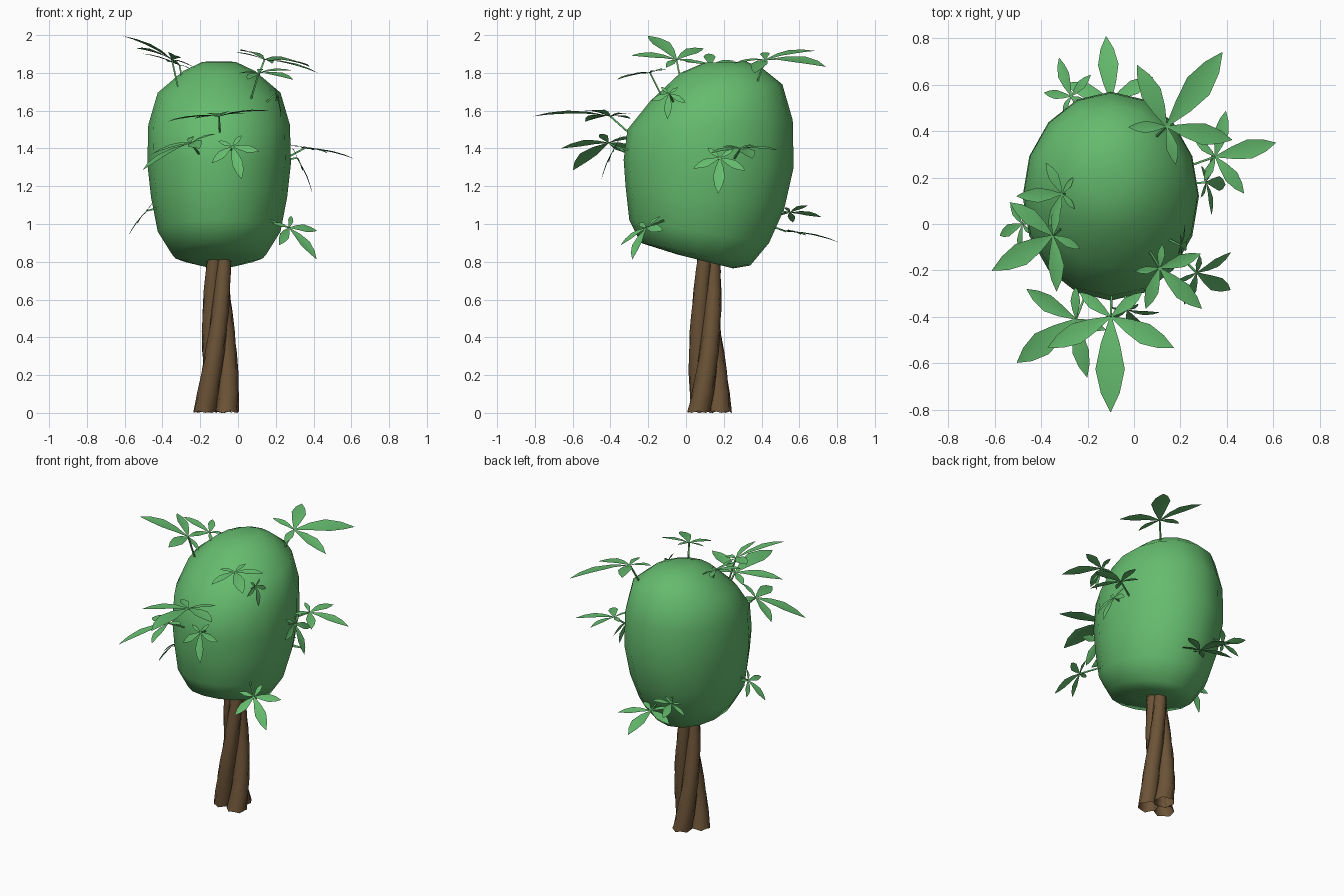
import bpy, bmesh, math
from mathutils import Vector

if "Cube" in bpy.data.objects:
    bpy.data.objects.remove(bpy.data.objects["Cube"])


def material(name, rgb):
    m = bpy.data.materials.new(name)
    m.diffuse_color = (*rgb, 1)
    m.use_nodes = True
    m.node_tree.nodes["Principled BSDF"].inputs["Base Color"].default_value = m.diffuse_color
    return m


GREEN = material("leaf green", (0.13, 0.50, 0.155))
BROWN = material("bark brown", (0.15, 0.087, 0.038))


def make_object(name, bm, mat, angle=60):
    bmesh.ops.remove_doubles(bm, verts=bm.verts, dist=1e-5)
    me = bpy.data.meshes.new(name)
    bm.to_mesh(me)
    bm.free()
    me.materials.append(mat)
    ob = bpy.data.objects.new(name, me)
    bpy.context.collection.objects.link(ob)
    bpy.ops.object.select_all(action='DESELECT')
    ob.select_set(True)
    bpy.context.view_layer.objects.active = ob
    bpy.ops.object.shade_smooth_by_angle(angle=math.radians(angle))
    return ob


def loft(bm, rings, caps=(True, True)):
    loops = [[bm.verts.new(p) for p in r] for r in rings]
    n = len(loops[0])
    for a, b in zip(loops, loops[1:]):
        for i in range(n):
            j = (i + 1) % n
            bm.faces.new((a[i], a[j], b[j], b[i]))
    if caps[0]:
        bm.faces.new(loops[0][::-1])
    if caps[1]:
        bm.faces.new(loops[-1])


# Canopy: tilted rings given as front y, front z, back y, back z, half width
profile = [
    (-0.05, 0.84, 0.25, 0.765, 0.12), (-0.24, 0.90, 0.34, 0.78, 0.25),
    (-0.30, 1.02, 0.44, 0.90, 0.325), (-0.32, 1.20, 0.52, 1.08, 0.36),
    (-0.33, 1.34, 0.57, 1.30, 0.38), (-0.31, 1.50, 0.565, 1.55, 0.375),
    (-0.19, 1.65, 0.51, 1.74, 0.325), (-0.03, 1.80, 0.41, 1.82, 0.19),
    (0.10, 1.855, 0.32, 1.86, 0.09),
]
SIDES = 16
rings = []
for fy, fz, by, bz, rx in profile:
    ring = []
    for i in range(SIDES):
        a = 2 * math.pi * i / SIDES
        t = 0.5 + 0.5 * math.sin(a)
        ring.append((-0.10 + rx * math.cos(a), fy + (by - fy) * t, fz + (bz - fz) * t))
    rings.append(ring)
bm = bmesh.new()
loft(bm, rings)
make_object("canopy", bm, GREEN)

# Trunk: three strands twisted round each other, open at the foot
bm = bmesh.new()
for start in (200, 320, 80):
    rings = []
    for k in range(9):
        t = k / 8
        a = math.radians(start + 135 * t)
        off = 0.068 - 0.04 * t ** 0.8
        r = 0.064 - 0.026 * t ** 0.8
        cx, cy = -0.11 + 0.01 * t + off * math.cos(a), 0.113 + off * math.sin(a)
        rings.append([(cx + r * math.cos(a + i * math.pi / 5),
                       cy + r * math.sin(a + i * math.pi / 5), 0.01 * (k == 0 and i % 2) + 0.86 * t)
                      for i in range(10)])
    loft(bm, rings, (False, True))
make_object("trunk", bm, BROWN)


# Leaf: arched blade, two quads wide, tapering at both ends
def leaf(bm, base, direction, side, up, length):
    rows = []
    for t, w in ((0.0, 0.01), (0.28, 0.10), (0.55, 0.155), (0.8, 0.10), (1.0, 0.004)):
        c = base + direction * (length * t) + up * (length * 0.24 * t * (1 - t))
        s = side * (w * length)
        rows.append([bm.verts.new(p) for p in (c - s, c - up * (w * length * 0.15), c + s)])
    for a, b in zip(rows, rows[1:]):
        for i in (0, 1):
            bm.faces.new((a[i], a[i + 1], b[i + 1], b[i]))


# Sprig: one long leaf, two medium and two short ones on a thin stem
def sprig(index, centre, tip, up):
    c, up = Vector(centre), Vector(up).normalized()
    d = Vector(tip) - c
    length = d.length
    d = (d - up * d.dot(up)).normalized()
    side = d.cross(up)
    bm = bmesh.new()
    for deg, size in ((0, 1), (64, 0.74), (-64, 0.74), (128, 0.42), (-128, 0.42)):
        a = math.radians(deg)
        leaf(bm, c, d * math.cos(a) + side * math.sin(a),
             side * math.cos(a) - d * math.sin(a), up, length * size)
    root = c + (Vector((-0.1, 0.12, 1.3)) - c).normalized() * 0.12 - up * 0.04
    axis = (c - root).normalized()
    u = axis.orthogonal().normalized()
    v = axis.cross(u)
    loft(bm, [[p + (u * math.cos(k * math.pi / 2) + v * math.sin(k * math.pi / 2)) * 0.006
               for k in range(4)] for p in (root, c)])
    make_object(f"leaf_sprig_{index}", bm, GREEN, 50)


# Sprig centre, long leaf tip, facing direction
sprigs = [
    ((0.14, 0.42, 1.87), (0.38, 0.74, 1.83), (0.23, -0.06, 0.97)),
    ((-0.35, -0.05, 1.87), (-0.61, -0.20, 2.00), (0.38, 0.11, 0.92)),
    ((-0.31, 0.13, 1.84), (-0.51, 0.12, 1.89), (0.3, 0, 0.95)),
    ((-0.48, 0.00, 1.07), (-0.58, -0.05, 0.94), (-0.8, 0, 0.6)),
    ((0.35, 0.29, 1.40), (0.61, 0.35, 1.34), (0.2, 0, 0.98)),
    ((0.31, 0.18, 1.35), (0.39, 0.17, 1.16), (0.9, 0, 0.4)),
    ((0.27, -0.21, 0.98), (0.42, -0.29, 0.82), (0.5, -0.7, 0.75)),
    ((0.11, -0.19, 1.80), (0.29, -0.37, 1.80), (0, -0.2, 0.97)),
    ((0.20, -0.09, 1.69), (0.24, -0.10, 1.56), (0.95, -0.1, 0.2)),
    ((-0.10, -0.40, 1.57), (-0.10, -0.81, 1.56), (-0.1, 0, 1)),
    ((-0.25, -0.41, 1.43), (-0.51, -0.60, 1.30), (-0.38, -0.18, 0.9)),
    ((-0.03, -0.37, 1.41), (0.02, -0.45, 1.24), (0, -0.9, 0.4)),
    ((-0.10, 0.53, 0.96), (-0.12, 0.81, 0.91), (0, 0.2, 0.98)),
    ((-0.27, 0.55, 1.06), (-0.34, 0.71, 1.08), (-0.4, 0, 0.9)),
]
for i, s in enumerate(sprigs, 1):
    sprig(i, *s)
